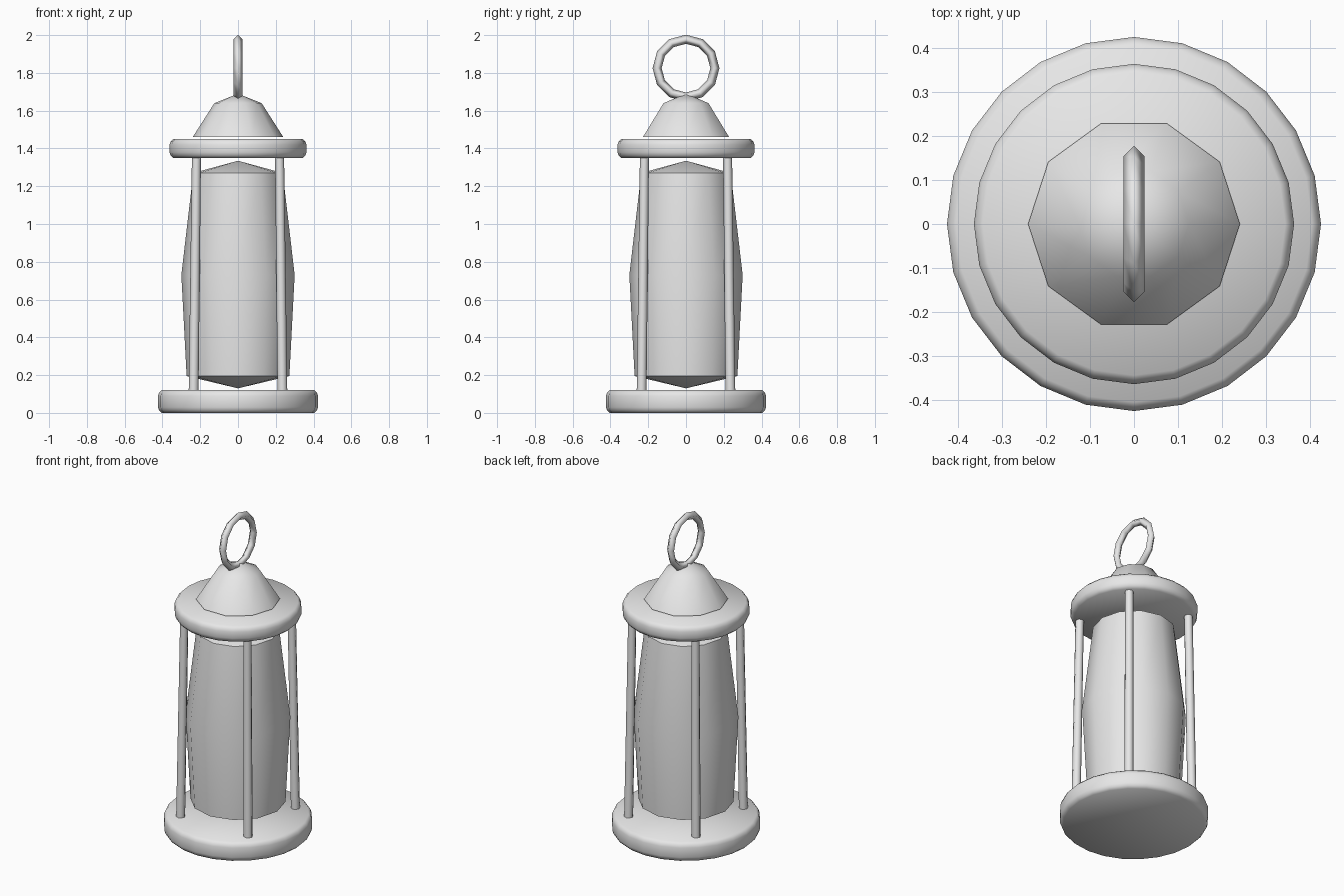
import bpy, bmesh, math
from mathutils import Vector, Matrix

cube = bpy.data.objects.get("Cube")
if cube:
    bpy.data.objects.remove(cube)

metal = bpy.data.materials.new("grey_metal")
metal.use_nodes = True
metal.diffuse_color = (0.8, 0.8, 0.8, 1)
metal.node_tree.nodes["Principled BSDF"].inputs["Base Color"].default_value = (0.8, 0.8, 0.8, 1)


def finish(name, bm, angle=60):
    mesh = bpy.data.meshes.new(name)
    bm.to_mesh(mesh)
    bm.free()
    mesh.materials.append(metal)
    obj = bpy.data.objects.new(name, mesh)
    bpy.context.collection.objects.link(obj)
    bpy.ops.object.select_all(action='DESELECT')
    obj.select_set(True)
    bpy.context.view_layer.objects.active = obj
    bpy.ops.object.shade_smooth_by_angle(angle=math.radians(angle))
    return obj


def lathe(name, profile, sides, angle=60, flip=False):
    """Spin (radius, height) points around z; radius 0 makes a pole."""
    bm = bmesh.new()
    rings = []
    for r, z in profile:
        if r == 0:
            rings.append([bm.verts.new((0, 0, z))] * sides)
        else:
            rings.append([bm.verts.new((r * math.cos(a), r * math.sin(a), z))
                          for a in (math.tau * i / sides for i in range(sides))])
    for lo, hi in zip(rings, rings[1:]):
        for i in range(sides):
            j = (i + 1) % sides
            bm.faces.new(dict.fromkeys((lo[i], lo[j], hi[j], hi[i])))
    if flip:
        bmesh.ops.reverse_faces(bm, faces=bm.faces[:])
    return finish(name, bm, angle)


def disc(name, radius, bottom, top, bevel):
    """Round plate with softened rims."""
    lathe(name, [(0, bottom), (radius - bevel, bottom), (radius - bevel * 0.3, bottom + bevel * 0.7),
                 (radius, bottom + bevel * 1.5), (radius, top - bevel * 1.5),
                 (radius - bevel * 0.3, top - bevel * 0.7), (radius - bevel, top), (0, top)], 24, 50)


# Base and upper plate
disc("base_plate", 0.424, 0.0, 0.12, 0.02)
disc("upper_plate", 0.363, 1.35, 1.45, 0.02)

# Glass body with shallow conical ends
lathe("lamp_body", [(0, 0.13), (0.272, 0.195), (0.3, 0.73), (0.237, 1.27), (0, 1.335)], 12, 50)

# Domed roof
lathe("roof_dome", [(0.24, 1.46), (0.125, 1.64), (0, 1.69)], 10, 60)

# Four leaning posts
for sx, side in ((1, "left"), (-1, "right")):
    for sy, end in ((1, "back"), (-1, "front")):
        foot = Vector((sx * 0.235, sy * 0.235, 0.11))
        head = Vector((sx * 0.22, sy * 0.22, 1.36))
        bm = bmesh.new()
        bmesh.ops.create_cone(bm, cap_ends=True, segments=8, radius1=0.026, radius2=0.024,
                              depth=(head - foot).length)
        turn = (head - foot).to_track_quat('Z', 'Y').to_matrix().to_4x4()
        bmesh.ops.transform(bm, matrix=Matrix.Translation((foot + head) / 2) @ turn, verts=bm.verts)
        finish(f"post_{end}_{side}", bm)

# Carrying ring
bpy.ops.mesh.primitive_torus_add(major_segments=12, minor_segments=4, major_radius=0.153,
                                 minor_radius=0.024, location=(0, 0, 1.825),
                                 rotation=(0, math.pi / 2, 0))
ring = bpy.context.object
ring.name = "carrying_ring"
ring.data.materials.append(metal)
bpy.ops.object.shade_smooth()
